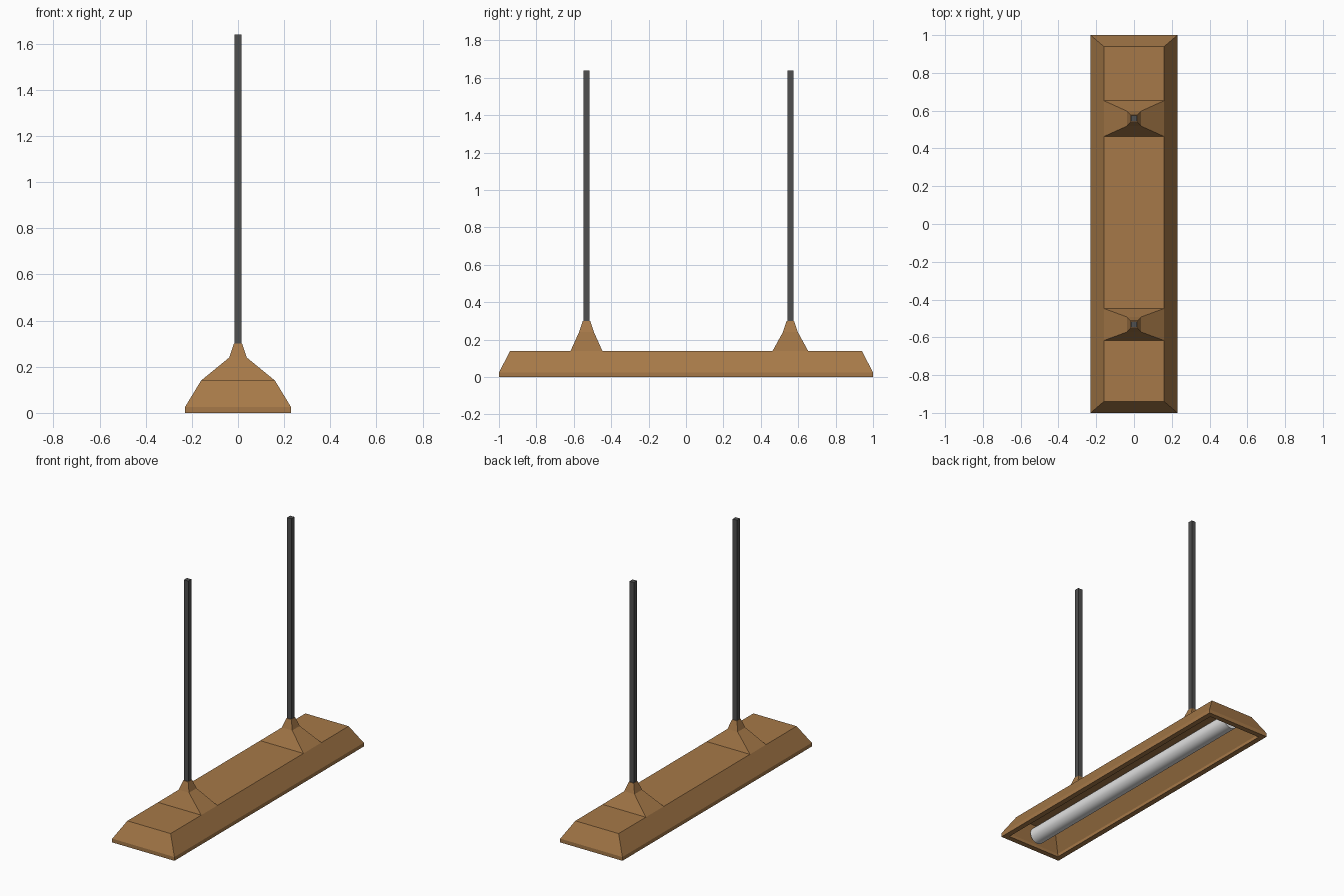
import bpy
import bmesh
from math import radians

default = bpy.data.objects.get("Cube")
if default:
    bpy.data.objects.remove(default, do_unlink=True)


def material(name, rgb):
    mat = bpy.data.materials.new(name)
    mat.use_nodes = True
    color = (*rgb, 1)
    mat.diffuse_color = color
    mat.node_tree.nodes["Principled BSDF"].inputs["Base Color"].default_value = color
    return mat


def loft(name, rings, mat, y=0):
    """Join stacked rectangles (half x, half y, z) and cap both ends."""
    bm = bmesh.new()
    loops = [[bm.verts.new((sx * hx, sy * hy + y, z))
              for sx, sy in ((-1, -1), (1, -1), (1, 1), (-1, 1))]
             for hx, hy, z in rings]
    bm.faces.new(loops[0])
    bm.faces.new(loops[-1])
    for low, high in zip(loops, loops[1:]):
        for i in range(4):
            j = (i + 1) % 4
            bm.faces.new((low[i], low[j], high[j], high[i]))
    bmesh.ops.recalc_face_normals(bm, faces=bm.faces)
    mesh = bpy.data.meshes.new(name)
    bm.to_mesh(mesh)
    bm.free()
    mesh.materials.append(mat)
    obj = bpy.data.objects.new(name, mesh)
    bpy.context.collection.objects.link(obj)
    return obj


brown = material("warm_brown", (0.38, 0.19, 0.065))
charcoal = material("charcoal_metal", (0.08, 0.08, 0.08))
white = material("tube_white", (0.75, 0.75, 0.75))

# Shade: outside up to the roof, hollowed by a matching cutter
shade = loft("lamp_shade", [(0.23, 1, 0), (0.23, 1, 0.025), (0.16, 0.94, 0.14)], brown)
cutter = loft("shade_cutter", [(0.195, 0.965, -0.02), (0.195, 0.965, 0.02),
                               (0.135, 0.915, 0.115)], brown)
cutter.hide_render = True
cutter.hide_viewport = True
cut = shade.modifiers.new("hollow", "BOOLEAN")
cut.object = cutter
cut.operation = "DIFFERENCE"
cut.solver = "EXACT"

# Brackets and hanging rods
for side, y, half in (("front", -0.532, 0.085), ("back", 0.558, 0.095)):
    loft(side + "_bracket", [(0.16, half, 0.14), (0.038, 0.04, 0.24),
                             (0.018, 0.02, 0.3)], brown, y)
    loft(side + "_rod", [(0.016, 0.016, 0.29), (0.016, 0.016, 1.64)], charcoal, y)

# Light tube inside the shade
bpy.ops.mesh.primitive_cylinder_add(vertices=32, radius=0.054, depth=1.86,
                                    location=(0, 0, 0.06),
                                    rotation=(radians(90), 0, 0))
tube = bpy.context.object
tube.name = "light_tube"
tube.data.materials.append(white)
bpy.ops.object.shade_smooth_by_angle(angle=radians(30))
